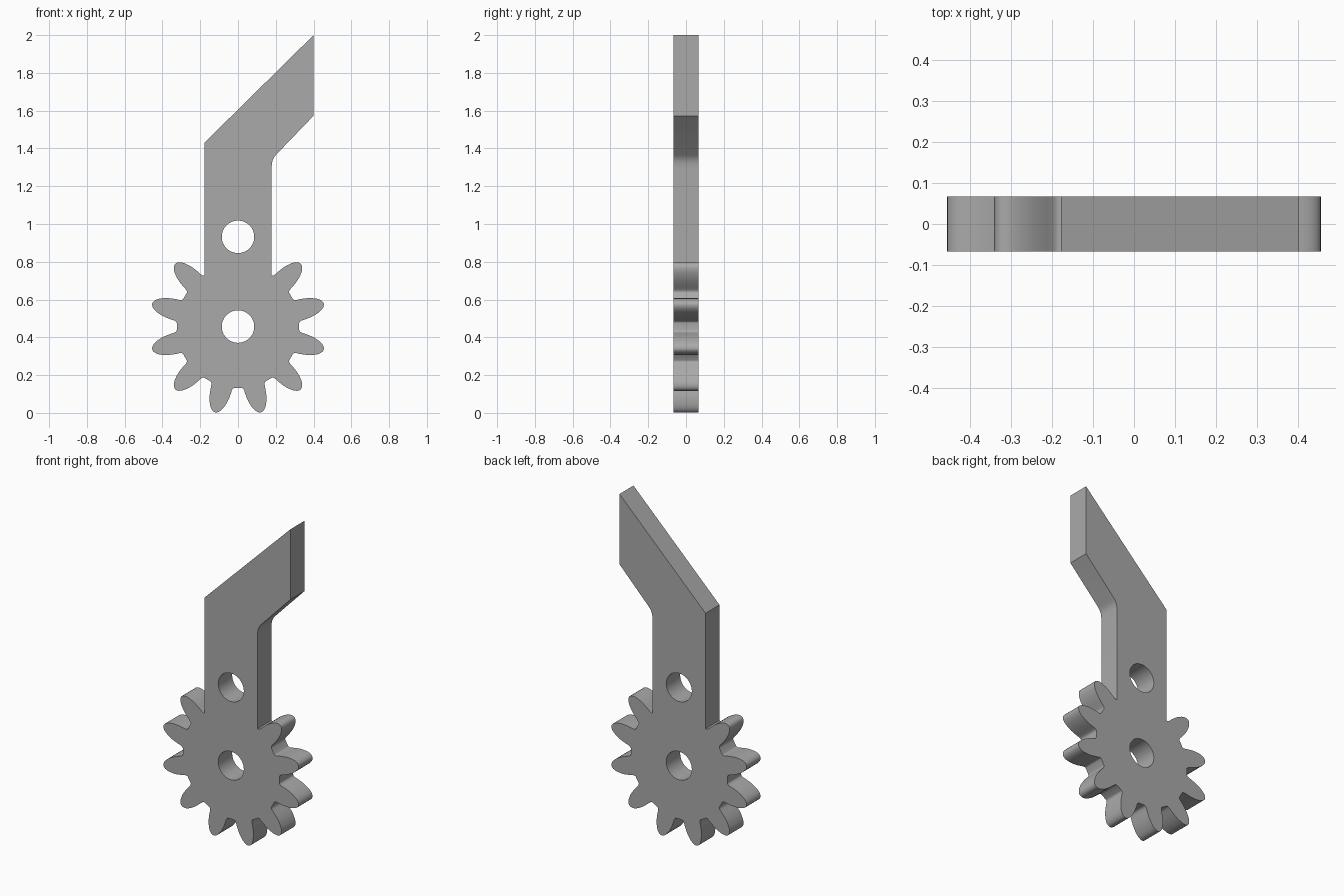
import bpy, bmesh
from math import sin, cos, pi, radians

if "Cube" in bpy.data.objects:
    bpy.data.objects.remove(bpy.data.objects["Cube"], do_unlink=True)

GEAR_Z, PIVOT_Z = 0.457, 0.932
ARM_HALF, HALF_DEPTH = 0.178, 0.067
HOLE_RADIUS = 0.086

# Half tooth profile, root to tip: (distance along tooth, half width)
HALF_TOOTH = [(0.318, 0.066), (0.320, 0.062), (0.326, 0.058), (0.335, 0.056),
              (0.355, 0.055), (0.375, 0.053), (0.395, 0.050), (0.415, 0.045),
              (0.438, 0.036), (0.452, 0.028), (0.462, 0.019), (0.468, 0.009)]
TOOTH = HALF_TOOTH + [(0.470, 0)] + [(r, -w) for r, w in reversed(HALF_TOOTH)]


def gear_points():
    """Ten teeth, clockwise from the right of the arm round to its left."""
    pts = []
    for i in range(10):
        a = radians(45 - 30 * i)
        for r, w in TOOTH:
            x = r * cos(a) - w * sin(a)
            z = r * sin(a) + w * cos(a)
            if z < 0 or abs(x) > ARM_HALF:
                pts.append((x, z + GEAR_Z))
    return pts


def circle_points(z, n=48):
    return [(HOLE_RADIUS * cos(2 * pi * i / n), z + HOLE_RADIUS * sin(2 * pi * i / n))
            for i in range(n)]


def add_loop(curve, pts):
    spline = curve.splines.new('POLY')
    spline.points.add(len(pts) - 1)
    for p, (x, z) in zip(spline.points, pts):
        p.co = (x, z, 0, 1)
    spline.use_cyclic_u = True


# Bent arm outline, from its left foot over the slanted top to its right foot
FOOT_Z = 0.726
arm = [(-ARM_HALF, FOOT_Z), (-ARM_HALF, 1.43), (0.4, 2.0), (0.4, 1.573),
       (0.2, 1.365), (0.189, 1.35), (0.182, 1.333), (0.179, 1.315),
       (ARM_HALF, 1.295), (ARM_HALF, FOOT_Z)]

# Flat plate with two holes, given depth
curve = bpy.data.curves.new("plate_outline", 'CURVE')
curve.dimensions = '2D'
curve.fill_mode = 'BOTH'
curve.extrude = HALF_DEPTH
add_loop(curve, arm + gear_points())
add_loop(curve, circle_points(GEAR_Z))
add_loop(curve, circle_points(PIVOT_Z))
outline = bpy.data.objects.new("plate_outline", curve)
bpy.context.collection.objects.link(outline)
bpy.context.view_layer.update()
mesh = bpy.data.meshes.new_from_object(
    outline.evaluated_get(bpy.context.evaluated_depsgraph_get()))
bpy.data.objects.remove(outline, do_unlink=True)

# Stand the plate upright and weld it
bm = bmesh.new()
bm.from_mesh(mesh)
for v in bm.verts:
    v.co = (v.co.x, -v.co.z, v.co.y)
bmesh.ops.remove_doubles(bm, verts=bm.verts, dist=0.0002)
bmesh.ops.recalc_face_normals(bm, faces=bm.faces)
bm.to_mesh(mesh)
bm.free()

gear_arm = bpy.data.objects.new("gear_arm", mesh)
bpy.context.collection.objects.link(gear_arm)

# Plain grey
grey = bpy.data.materials.new("grey")
grey.use_nodes = True
colour = (0.4, 0.4, 0.4, 1)
grey.diffuse_color = colour
grey.node_tree.nodes["Principled BSDF"].inputs["Base Color"].default_value = colour
mesh.materials.clear()
mesh.materials.append(grey)

bpy.ops.object.select_all(action='DESELECT')
gear_arm.select_set(True)
bpy.context.view_layer.objects.active = gear_arm
bpy.ops.object.shade_smooth_by_angle(angle=radians(32))
